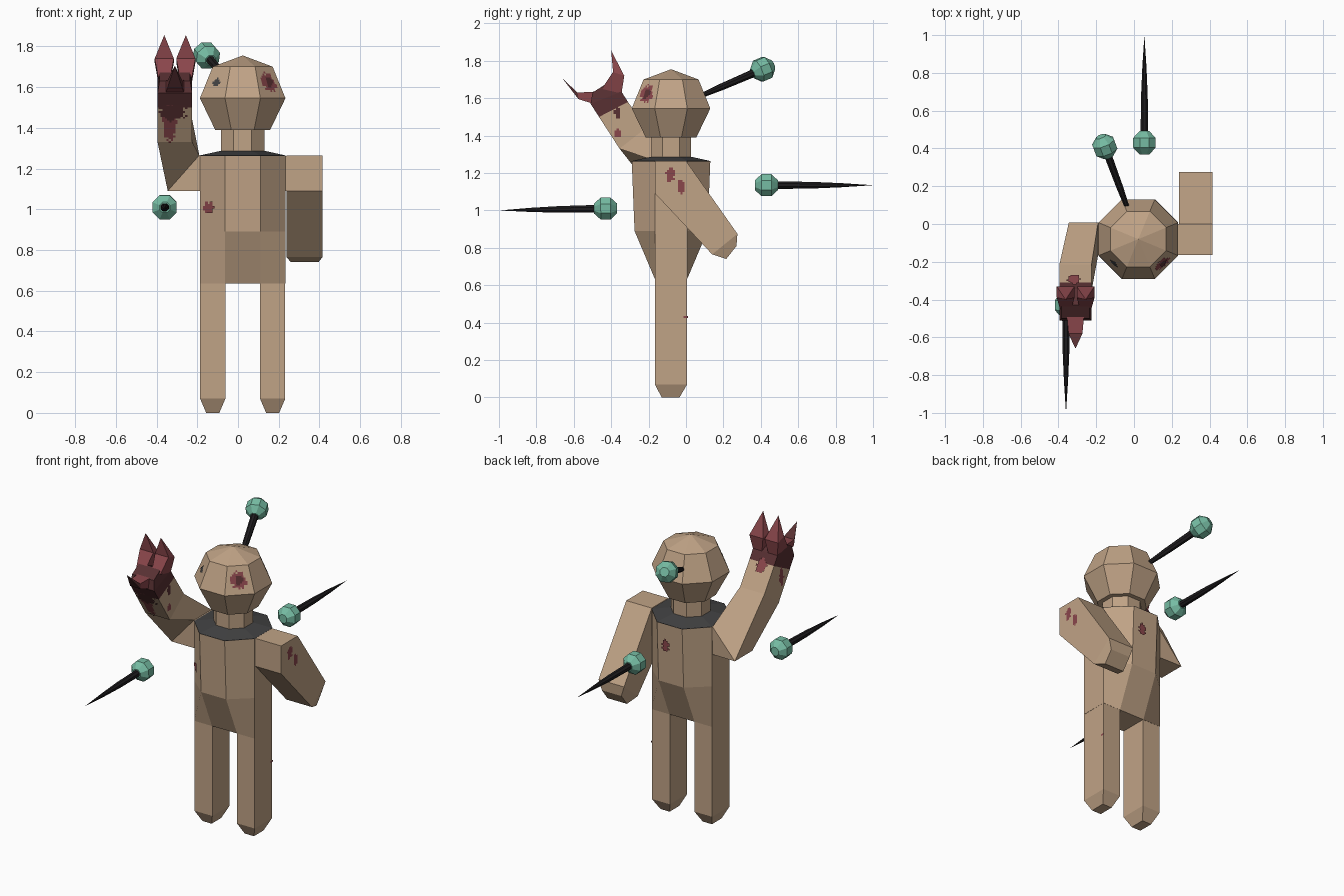
import bpy, bmesh, math, random
from mathutils import Vector

random.seed(4)
cube = bpy.data.objects.get("Cube")
if cube:
    bpy.data.objects.remove(cube, do_unlink=True)


def material(name, r, g, b):
    lin = [((c / 255 + 0.055) / 1.055) ** 2.4 for c in (r, g, b)]
    m = bpy.data.materials.new(name)
    m.use_nodes = True
    m.diffuse_color = (*lin, 1)
    bsdf = m.node_tree.nodes["Principled BSDF"]
    bsdf.inputs["Base Color"].default_value = (*lin, 1)
    bsdf.inputs["Roughness"].default_value = 0.9
    return m


CLOTH = material("tan cloth", 192, 163, 134)
CHAR = material("charcoal", 66, 66, 67)
TEAL = material("teal", 118, 188, 163)
BLACK = material("black", 30, 28, 30)
RED = material("blood red", 138, 70, 75)
DARK = material("dark blood", 88, 48, 50)
CX, CY = 0.023, -0.08          # body axis


def finish(name, bm, mats):
    bmesh.ops.recalc_face_normals(bm, faces=bm.faces)
    me = bpy.data.meshes.new(name)
    bm.to_mesh(me)
    bm.free()
    for m in mats:
        me.materials.append(m)
    ob = bpy.data.objects.new(name, me)
    bpy.context.collection.objects.link(ob)
    return ob


def loft(name, rings, mats, segments=None):
    """Skin rings of equal count; a one-point ring closes to a tip."""
    bm = bmesh.new()
    vs = [[bm.verts.new(p) for p in r] for r in rings]
    for s, (a, b) in enumerate(zip(vs, vs[1:])):
        n = max(len(a), len(b))
        for i in range(n):
            j = (i + 1) % n
            if len(b) == 1:
                f = bm.faces.new((a[i], a[j], b[0]))
            elif len(a) == 1:
                f = bm.faces.new((a[0], b[j], b[i]))
            else:
                f = bm.faces.new((a[i], a[j], b[j], b[i]))
            f.material_index = segments[s] if segments else 0
    for r, s in ((vs[0], 0), (vs[-1], -1)):
        if len(r) > 2:
            bm.faces.new(r).material_index = segments[s] if segments else 0
    return finish(name, bm, mats)


def octagon(apothem, z, depth=None):
    """Flat-sided ring round the body axis; depth resets the front/back edges."""
    r = apothem / math.cos(math.pi / 8)
    pts = []
    for k in range(8):
        a = math.pi / 8 + k * math.pi / 4
        x, y = r * math.cos(a), r * math.sin(a)
        if depth and abs(y) > abs(x):
            y = math.copysign(depth, y)
        pts.append((CX + x, CY + y, z))
    return pts


def rect(x0, x1, y0, y1, z):
    return [(x0, y0, z), (x1, y0, z), (x1, y1, z), (x0, y1, z)]


def slab(x0, x1, front, back):
    """Four corners spanning x0..x1 with a front and a back (y, z) edge."""
    return [(x0, *front), (x0, *back), (x1, *back), (x1, *front)]


# Head, neck, collar and torso
loft("head", [octagon(0.135, 1.39), octagon(0.21, 1.545), octagon(0.147, 1.70),
              [(CX, CY, 1.755)]], [CLOTH])
loft("neck", [octagon(0.107, 1.26), octagon(0.107, 1.40)], [CLOTH])
loft("collar", [octagon(0.205, 1.255), octagon(0.211, 1.264), octagon(0.107, 1.287)], [CHAR])
loft("torso", [octagon(0.21, 0.635, 0.087), octagon(0.21, 0.89, 0.195),
               octagon(0.21, 1.262)], [CLOTH])

# Legs with tapered feet
for name, s in (("right_leg", -1), ("left_leg", 1)):
    x0, x1 = sorted((CX + s * 0.085, CX + s * 0.209))
    loft(name, [rect(x0 + 0.03, x1 - 0.03, -0.13, -0.035, 0),
                rect(x0, x1, -0.166, 0.006, 0.07),
                rect(x0, x1, -0.166, 0.006, 0.64)], [CLOTH])

# Left arm: short shoulder, bent back and down
shape = [(-0.165, 1.09), (-0.165, 1.265), (0, 1.265), (0.275, 0.875), (0.14, 0.765)]
loft("left_arm", [[(x, y, z) for y, z in shape] for x in (0.238, 0.415)], [CLOTH])
loft("left_shoulder", [[(x, -0.165, 1.09), (x, 0, 1.09), (x, 0, 1.262), (x, -0.165, 1.262)]
                       for x in (0.20, 0.26)], [CLOTH])
loft("left_hand", [slab(0.238, 0.415, (0.14, 0.765), (0.275, 0.875)),
                   slab(0.26, 0.395, (0.215, 0.74), (0.27, 0.81))], [CLOTH])

# Right arm: raised and reaching forward, stained towards the hand
loft("right_arm", [
    [(-0.17, -0.165, 1.09), (-0.17, 0.005, 1.09), (-0.17, 0.005, 1.265), (-0.17, -0.165, 1.265)],
    [(-0.345, -0.165, 1.09), (-0.345, 0.008, 1.09), (-0.19, 0.008, 1.265), (-0.19, -0.165, 1.265)],
    slab(-0.395, -0.225, (-0.355, 1.33), (-0.215, 1.44)),
    slab(-0.395, -0.225, (-0.465, 1.50), (-0.31, 1.58)),
    slab(-0.395, -0.225, (-0.51, 1.57), (-0.345, 1.635)),
    slab(-0.385, -0.235, (-0.50, 1.63), (-0.43, 1.675)),
], [CLOTH, DARK], [0, 0, 0, 1, 1])

# Claws: two upright fingers and a forward thumb
for name, x in (("outer_claw", -0.362), ("inner_claw", -0.256)):
    loft(name, [slab(x - 0.03, x + 0.03, (-0.45, 1.65), (-0.345, 1.625)),
                slab(x - 0.047, x + 0.047, (-0.39, 1.74), (-0.33, 1.72)),
                [(x, -0.40, 1.855)]], [RED, DARK], [0, 0])
loft("thumb_claw", [slab(-0.355, -0.265, (-0.495, 1.57), (-0.49, 1.635)),
                    slab(-0.347, -0.273, (-0.575, 1.595), (-0.58, 1.63)),
                    [(-0.31, -0.66, 1.705)]], [RED, DARK], [0, 1])


# Pins: faceted ball with a long tapering spike
def pin(name, ball, tip):
    ball, axis = Vector(ball), Vector(tip) - Vector(ball)
    length = axis.length
    q = axis.to_track_quat("Z", "Y")

    def ring(d, r):
        if r == 0:
            return [ball + q @ Vector((0, 0, d))]
        return [ball + q @ Vector((r * math.cos(a), r * math.sin(a), d))
                for a in (math.pi / 8 + k * math.pi / 4 for k in range(8))]
    loft(name + "_ball", [ring(d, r) for d, r in
         ((-0.062, 0.028), (-0.026, 0.064), (0.026, 0.064), (0.062, 0.028))], [TEAL])
    loft(name + "_spike", [ring(d, r) for d, r in
         ((0.05, 0.022), (0.25, 0.019), (0.40, 0.012), (length, 0))], [BLACK])


pin("front_pin", (-0.36, -0.43, 1.01), (-0.36, -1.0, 1.0))
pin("back_pin", (0.055, 0.43, 1.135), (0.055, 1.0, 1.135))
pin("head_pin", (-0.155, 0.41, 1.755), (0.03, -0.09, 1.54))


# Blotches: ragged patches of small square cells lying on a face
def blotch(name, centre, normal, w, h, mat, lift=0.003, cell=0.011):
    n = Vector(normal).normalized()
    side = Vector((0, 0, 1)).cross(n).normalized()
    up = n.cross(side)
    c = Vector(centre) + n * lift
    bm = bmesh.new()
    nx, ny = math.ceil(w / cell / 2), math.ceil(h / cell / 2)
    for i in range(-nx, nx + 1):
        for j in range(-ny, ny + 1):
            d = math.hypot(i * cell / (w / 2), j * cell / (h / 2))
            if d < random.uniform(0.75, 1.15):
                quad = [c + side * (i + a) * cell + up * (j + b) * cell
                        for a, b in ((-.5, -.5), (.5, -.5), (.5, .5), (-.5, .5))]
                bm.faces.new([bm.verts.new(p) for p in quad])
    bmesh.ops.remove_doubles(bm, verts=bm.verts, dist=0.0005)
    ob = finish(name, bm, [mat])
    ob.data.update()
    if ob.data.polygons and ob.data.polygons[0].normal.dot(n) < 0:
        ob.data.flip_normals()


tilt = 0.40                      # slope of the upper head facets
blotch("left_eye_stain", (0.15, -0.207, 1.62), (1, -1, tilt * 1.414), 0.10, 0.10, RED)
blotch("left_eye", (0.15, -0.207, 1.62), (1, -1, tilt * 1.414), 0.05, 0.05, DARK, 0.006)
blotch("right_eye", (-0.104, -0.207, 1.62), (-1, -1, tilt * 1.414), 0.05, 0.045, CHAR)
blotch("chest_stain", (-0.14, -0.214, 1.01), (-1, -1, 0), 0.065, 0.055, RED, 0.005)
blotch("back_stain", (0.05, 0.13, 1.135), (0, 1, 0), 0.05, 0.07, RED, 0.004)
blotch("arm_stain_upper", (0.415, -0.085, 1.19), (1, 0, 0), 0.05, 0.075, RED)
blotch("arm_stain_lower", (0.415, -0.025, 1.125), (1, 0, 0), 0.04, 0.075, RED)
blotch("leg_stain", (0.232, -0.007, 0.43), (1, 0, 0), 0.02, 0.02, RED)
front = (0, -0.85, -0.53)
blotch("forearm_drip", (-0.335, -0.415, 1.425), front, 0.065, 0.22, RED)
blotch("forearm_smear", (-0.32, -0.45, 1.48), front, 0.14, 0.10, DARK, 0.005)
blotch("inner_drip_upper", (-0.225, -0.37, 1.52), (1, 0, 0), 0.03, 0.07, DARK)
blotch("inner_drip_lower", (-0.225, -0.365, 1.41), (1, 0, 0), 0.03, 0.045, RED)
blotch("outer_drip", (-0.395, -0.38, 1.49), (-1, 0, 0), 0.05, 0.12, RED)
blotch("back_drip", (-0.32, -0.295, 1.565), (0, 0.83, 0.56), 0.07, 0.09, RED, 0.004)
